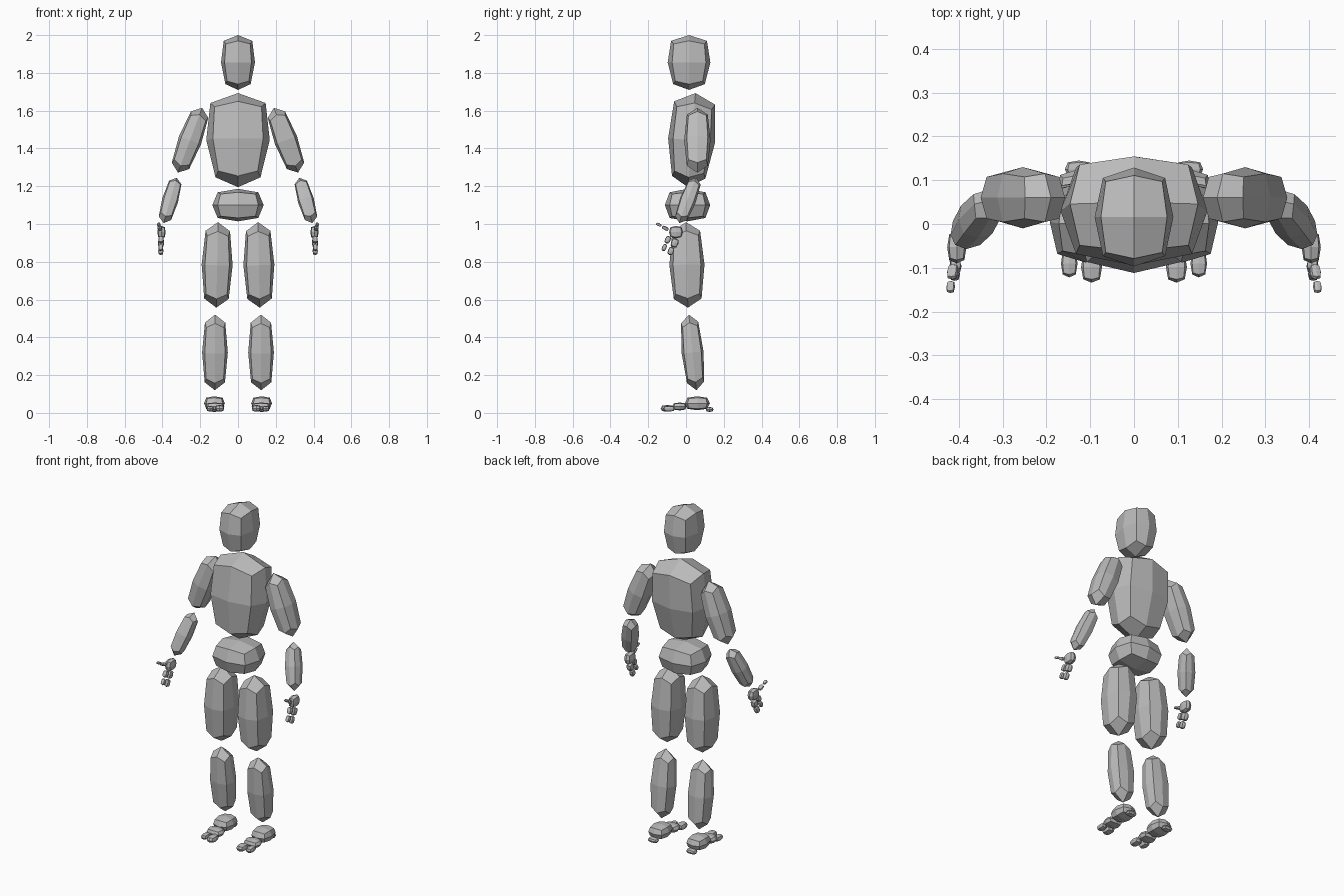
import bpy, bmesh
from mathutils import Vector, Matrix

if "Cube" in bpy.data.objects:
    bpy.data.objects.remove(bpy.data.objects["Cube"])

grey = bpy.data.materials.new("light_grey")
grey.diffuse_color = (0.5, 0.5, 0.5, 1)
grey.use_nodes = True
grey.node_tree.nodes["Principled BSDF"].inputs["Base Color"].default_value = grey.diffuse_color

# rounding of face centres, edge midpoints and corners of the blocky ellipsoid
ROUND = {1: 1.0, 2: 0.79, 3: 0.68}


def blob(name, top, bottom, wx, wy, taper=0.0):
    """Faceted ellipsoid (24 quads) from top pole to bottom pole, half widths wx and wy."""
    top, bottom = Vector(top), Vector(bottom)
    axis = top - bottom
    zdir = axis.normalized()
    ydir = Vector((0, 1, 0)) - zdir * zdir.y
    ydir.normalize()
    xdir = ydir.cross(zdir)
    bm = bmesh.new()
    bmesh.ops.create_cube(bm, size=2)
    bmesh.ops.subdivide_edges(bm, edges=bm.edges[:], cuts=1, use_grid_fill=True)
    mid, half = (top + bottom) / 2, axis.length / 2
    for v in bm.verts:
        p = v.co * ROUND[sum(abs(c) > 0.5 for c in v.co)]
        w = 1 + taper * p.z
        v.co = mid + xdir * p.x * wx * w + ydir * p.y * wy * w + zdir * p.z * half
    bmesh.ops.recalc_face_normals(bm, faces=bm.faces[:])
    me = bpy.data.meshes.new(name)
    bm.to_mesh(me)
    bm.free()
    me.materials.append(grey)
    ob = bpy.data.objects.new(name, me)
    bpy.context.collection.objects.link(ob)


def pebble(name, c, h, taper=0.0):
    """Upright blob from a centre and half sizes."""
    blob(name, (c[0], c[1], c[2] + h[2]), (c[0], c[1], c[2] - h[2]), h[0], h[1], taper)


# head and trunk
pebble("head", (0, 0.016, 1.855), (0.09, 0.113, 0.145), 0.08)
blob("chest", (0, 0.05, 1.693), (0, 0.01, 1.195), 0.168, 0.125, 0.13)
pebble("pelvis", (0, 0.008, 1.1), (0.136, 0.12, 0.086))

for side, s in (("left", 1), ("right", -1)):
    # leg
    blob(side + "_thigh", (s * 0.106, 0, 1.01), (s * 0.115, 0.01, 0.557), 0.082, 0.093)
    blob(side + "_shin", (s * 0.121, 0.015, 0.52), (s * 0.123, 0.055, 0.12), 0.068, 0.058)
    # foot: instep, heel, ball and two toes
    pebble(side + "_instep", (s * 0.125, 0.06, 0.051), (0.055, 0.066, 0.037))
    pebble(side + "_heel", (s * 0.126, 0.125, 0.018), (0.032, 0.02, 0.013))
    pebble(side + "_ball_of_foot", (s * 0.122, -0.034, 0.034), (0.05, 0.038, 0.021))
    pebble(side + "_big_toe", (s * 0.097, -0.098, 0.024), (0.024, 0.036, 0.018))
    pebble(side + "_small_toe", (s * 0.148, -0.09, 0.022), (0.019, 0.032, 0.015))
    # arm
    blob(side + "_upper_arm", (s * 0.19, 0.06, 1.615), (s * 0.318, 0.06, 1.272), 0.062, 0.07)
    blob(side + "_forearm", (s * 0.325, 0.055, 1.245), (s * 0.394, -0.035, 1.005), 0.043, 0.043)
    # hand: palm, two jointed fingers and a thumb
    pebble(side + "_palm", (s * 0.405, -0.053, 0.957), (0.022, 0.037, 0.033))
    blob(side + "_finger_base_a", (s * 0.407, -0.052, 0.923), (s * 0.408, -0.068, 0.877), 0.017, 0.02)
    blob(side + "_finger_tip_a", (s * 0.408, -0.072, 0.878), (s * 0.409, -0.088, 0.836), 0.014, 0.016)
    blob(side + "_finger_base_b", (s * 0.407, -0.088, 0.935), (s * 0.409, -0.105, 0.898), 0.014, 0.015)
    blob(side + "_finger_tip_b", (s * 0.409, -0.107, 0.893), (s * 0.41, -0.123, 0.858), 0.012, 0.012)
    blob(side + "_thumb_base", (s * 0.412, -0.092, 0.969), (s * 0.417, -0.127, 0.986), 0.013, 0.01)
    blob(side + "_thumb_tip", (s * 0.418, -0.13, 0.99), (s * 0.42, -0.158, 1.003), 0.01, 0.008)
